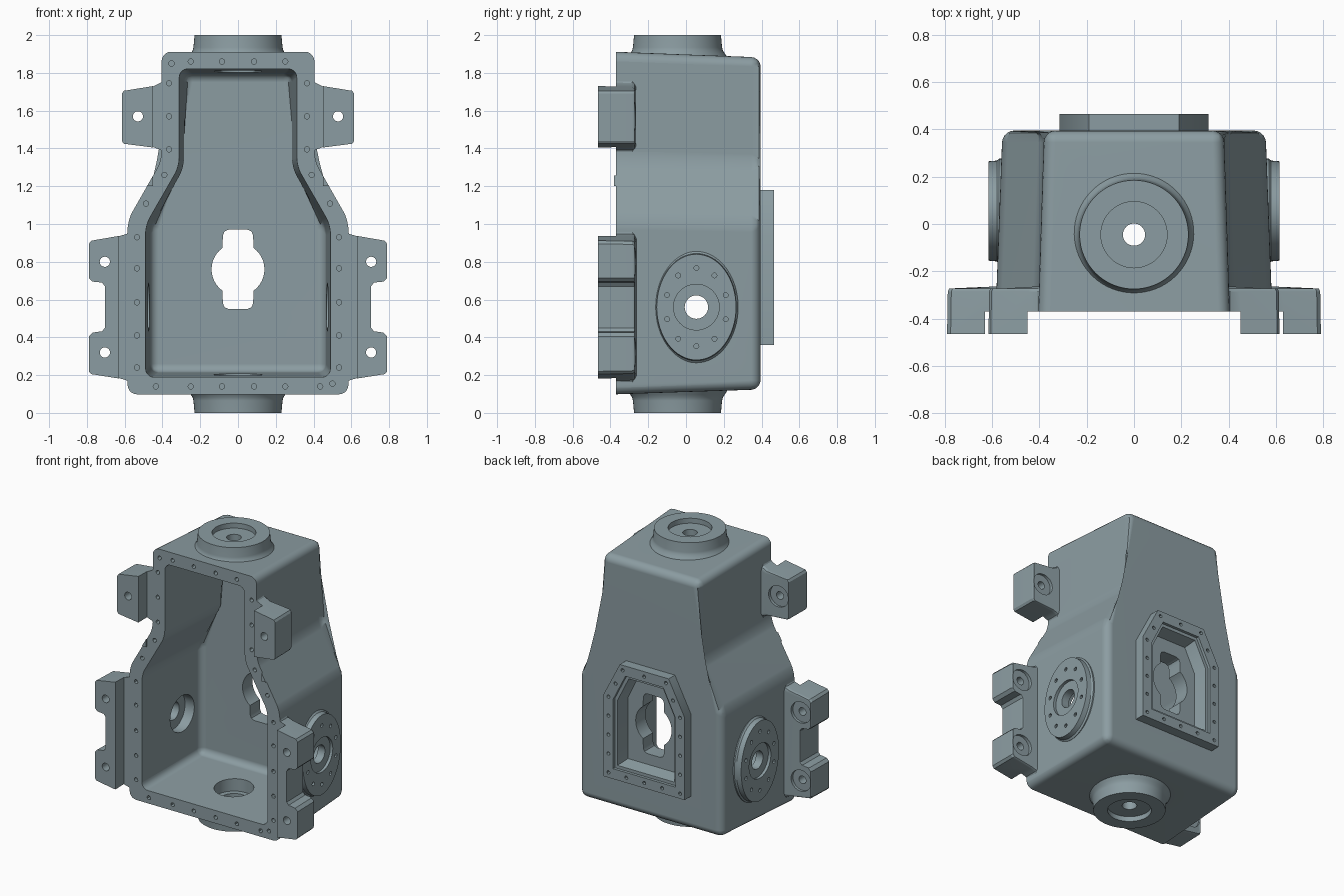
import bpy, bmesh, math
from mathutils import Vector, Matrix

if "Cube" in bpy.data.objects:
    bpy.data.objects.remove(bpy.data.objects["Cube"])

metal = bpy.data.materials.new("blue_grey_metal")
metal.diffuse_color = (0.26, 0.335, 0.36, 1)
metal.use_nodes = True
metal.node_tree.nodes["Principled BSDF"].inputs["Base Color"].default_value = metal.diffuse_color


def make(name, bm):
    bmesh.ops.recalc_face_normals(bm, faces=bm.faces)
    me = bpy.data.meshes.new(name)
    bm.to_mesh(me)
    bm.free()
    ob = bpy.data.objects.new(name, me)
    bpy.context.collection.objects.link(ob)
    me.materials.append(metal)
    return ob


def loft(bm, rings):
    """Closed solid through equal-length rings of 3D points."""
    rows = [[bm.verts.new(p) for p in r] for r in rings]
    n = len(rows[0])
    for a, b in zip(rows, rows[1:]):
        for i in range(n):
            bm.faces.new((a[i], a[(i + 1) % n], b[(i + 1) % n], b[i]))
    bm.faces.new(rows[0][::-1])
    bm.faces.new(rows[-1])


def xz(points, y):
    return [(x, y, z) for x, z in points]


def mirrored(half):
    return half + [(-x, z) for x, z in reversed(half)]


def drum(bm, centre, axis, steps, n=48, squash=1.0):
    """Stack of (distance along axis, radius) steps about an axis."""
    rot = Vector((0, 0, 1)).rotation_difference(Vector(axis)).to_matrix()
    rings = []
    for h, r in steps:
        ring = []
        for i in range(n):
            a = 2 * math.pi * i / n
            p = Vector(centre) + rot @ Vector((0, 0, h))
            if axis[0]:
                p += Vector((0, r * squash * math.cos(a), r * math.sin(a)))
            elif axis[1]:
                p += Vector((r * math.cos(a), 0, r * math.sin(a)))
            else:
                p += Vector((r * math.cos(a), r * math.sin(a), 0))
            ring.append(p)
        rings.append(ring)
    loft(bm, rings)


def combine(ob, bm, op):
    other = make("tool", bm)
    other.hide_render = True
    bpy.context.view_layer.objects.active = ob
    m = ob.modifiers.new(op, 'BOOLEAN')
    m.operation, m.solver, m.object = op, 'EXACT', other
    bpy.ops.object.modifier_apply(modifier=m.name)
    bpy.data.objects.remove(other)


def rounded_shell(front, back, y0, y1, radius):
    """Drafted prism with every edge rounded except the front rim."""
    bm = bmesh.new()
    loft(bm, [xz(mirrored(front), y0), xz(mirrored(back), y1)])
    es = [e for e in bm.edges if max(v.co.y for v in e.verts) > y0 + 0.01]
    bmesh.ops.bevel(bm, geom=es, offset=radius, segments=5, profile=0.5,
                    affect='EDGES', clamp_overlap=True)
    return bm


def box(bm, x, y, z):
    loft(bm, [[(x[0], b, c), (x[1], b, c), (x[1], b, d), (x[0], b, d)]
              for c, d in [z] for b in y])


# Main casting
housing = make("gearbox_housing", rounded_shell(
    [(.405, 1.912), (.405, 1.335), (.585, 1.02), (.585, .098)],
    [(.38, 1.882), (.38, 1.32), (.556, 1.005), (.556, .124)], -.38, .395, .05))


# Mounting lugs on both sides
upper = [(.34, 1.80), (.395, 1.775), (.41, 1.75), (.45, 1.73), (.605, 1.705), (.615, 1.69),
         (.615, 1.44), (.605, 1.425), (.45, 1.405), (.41, 1.39), (.395, 1.36), (.34, 1.34)]
lower = [(.52, 1.0), (.575, .975), (.59, .95), (.63, .937), (.775, .912), (.79, .895),
         (.79, .715), (.77, .695), (.72, .69), (.705, .67),
         (.705, .45), (.72, .432), (.77, .425), (.79, .405),
         (.79, .22), (.775, .205), (.63, .182), (.59, .17), (.575, .145), (.52, .12)]
for outline, mid in ((upper, 1.57), (lower, .56)):
    for s in (1, -1):
        bm = bmesh.new()
        inner = outline[0][0]
        back = [(s * x, z) for x, z in outline]
        rings = []
        for y, shrink in ((-.465, 0), (-.285, .003), (-.272, .009), (-.265, .022)):
            ring = []
            for x, z in outline:
                zz = z - shrink * (1 if z > mid else -1) if x < .6 or abs(z - mid) > .2 else z
                ring.append((s * (x - (shrink if x > inner else 0)), y + .06 * (.45 + (inner - .34) - x if shrink > .02 else 0), zz))
            rings.append(ring)
        loft(bm, rings)
        combine(housing, bm, 'UNION')

# Trim everything flush with the front sealing face
for w, z in ((.63, (-.1, 1.2)), (.45, (1.15, 2.1))):
    bm = bmesh.new()
    box(bm, (-w, w), (-.6, -.37), z)
    combine(housing, bm, 'DIFFERENCE')

# Round shaft bosses above and below, oval ones at the sides
CY, SIDE_Y, SIDE_Z = -.045, .055, .56
for z, d in ((1.0, 1), (1.0, -1)):
    bm = bmesh.new()
    drum(bm, (0, CY, z), (0, 0, d),
         [(.84, .262), (.885, .262), (.903, .25), (.918, .24), (.935, .236), (1.0, .23)], 64)
    combine(housing, bm, 'UNION')
for s in (1, -1):
    bm = bmesh.new()
    drum(bm, (0, SIDE_Y, SIDE_Z), (s, 0, 0),
         [(.52, .295), (.57, .295), (.58, .284), (.615, .28)], 64, .75)
    combine(housing, bm, 'UNION')


# Rear cover plate
def plate(d):
    return mirrored([(.19 - .6 * d, 1.18 - d), (.315 - d, .94 - .3 * d), (.315 - d, .36 + d)])


bm = bmesh.new()
loft(bm, [xz(plate(0), .32), xz(plate(0), .465)])
combine(housing, bm, 'UNION')

# Interior cavity
combine(housing, rounded_shell(
    [(.312, 1.822), (.312, 1.305), (.49, .995), (.49, .188)],
    [(.285, 1.795), (.285, 1.295), (.465, .985), (.465, .215)], -.39, .25, .045), 'DIFFERENCE')

# Rear pocket: shallow step, then sloped recess
bm = bmesh.new()
loft(bm, [xz(plate(.072), .5), xz(plate(.072), .445)])
combine(housing, bm, 'DIFFERENCE')
bm = bmesh.new()
loft(bm, [xz(plate(.09), .46), xz(plate(.115), .36)])
combine(housing, bm, 'DIFFERENCE')

# Keyhole opening: disc with rounded slots up and down
key = []
for i in range(13):
    a = math.radians(-54 + 9 * i)
    key.append((.14 * math.cos(a), .76 + .14 * math.sin(a)))
key = [(.05, .55), (.071, .559), (.08, .58)] + key + [(.08, .94), (.071, .961), (.05, .97)]
bm = bmesh.new()
loft(bm, [xz(mirrored(key), .1), xz(mirrored(key), .42)])
combine(housing, bm, 'DIFFERENCE')

# Counterbores, inside and outside, plus spot faces behind the lugs
lug_holes = [(.53, 1.57), (.705, .80), (.705, .32)]
wide, step, bores = bmesh.new(), bmesh.new(), bmesh.new()
for d in (1, -1):
    c = (0, CY, 1)
    drum(wide, c, (0, 0, d), [(.965, .14), (1.1, .14)])
    drum(wide, c, (0, 0, d), [(.7, .127), (.88, .127)])
    drum(step, c, (0, 0, d), [(.8, .09), (.91, .09)])
    drum(bores, c, (0, 0, d), [(.75, .047), (1.1, .047)], 32)
    c = (0, SIDE_Y, SIDE_Z)
    drum(wide, c, (d, 0, 0), [(.595, .121), (.7, .121)])
    drum(wide, c, (d, 0, 0), [(.4, .127), (.54, .127)])
    drum(bores, c, (d, 0, 0), [(.45, .062), (.7, .062)], 32)
    for x, z in lug_holes:
        drum(wide, (d * x, 0, z), (0, 1, 0), [(-.288, .074), (-.2, .074)], 32)
        drum(bores, (d * x, 0, z), (0, 1, 0), [(-.6, .027), (-.1, .027)], 24)

# Blind bolt holes: front rim, side bosses, rear plate
rim = [(.085, 1.86), (.25, 1.86), (.365, 1.745), (.365, 1.57), (.365, 1.395), (.39, 1.26),
       (.487, 1.108), (.535, .93), (.535, .765), (.535, .585), (.535, .41), (.535, .24),
       (.435, .14), (.25, .14), (.085, .14)]
for x, z in mirrored(rim) + [(-.352, 1.85), (.50, .155)]:
    drum(bores, (x, 0, z), (0, 1, 0), [(-.5, .014), (-.335, .014)], 12)
for s in (1, -1):
    for i in range(10):
        a = math.radians(36 * i)
        drum(bores, (0, SIDE_Y + .163 * math.sin(a), SIDE_Z + .207 * math.cos(a)),
             (s, 0, 0), [(.59, .013), (.7, .013)], 12)
edge = plate(.036)
for i, n in enumerate((2, 4, 4, 4, 2, 2)):
    if i < 2:
        n = (2, 4)[i]
    else:
        n = (4, 4, 2, 2)[i - 2]
    a, b = Vector(edge[i]), Vector(edge[(i + 1) % 6])
    for k in range(n):
        p = a.lerp(b, k / n)
        drum(bores, (p.x, 0, p.y), (0, 1, 0), [(.435, .012), (.52, .012)], 12)
for bm in (wide, step, bores):
    combine(housing, bm, 'DIFFERENCE')

# Smooth rounds, crisp machined edges
bpy.ops.object.select_all(action='DESELECT')
housing.select_set(True)
bpy.context.view_layer.objects.active = housing
bpy.ops.object.shade_smooth_by_angle(angle=math.radians(30))
wn = housing.modifiers.new("even_shading", 'WEIGHTED_NORMAL')
wn.keep_sharp = True
